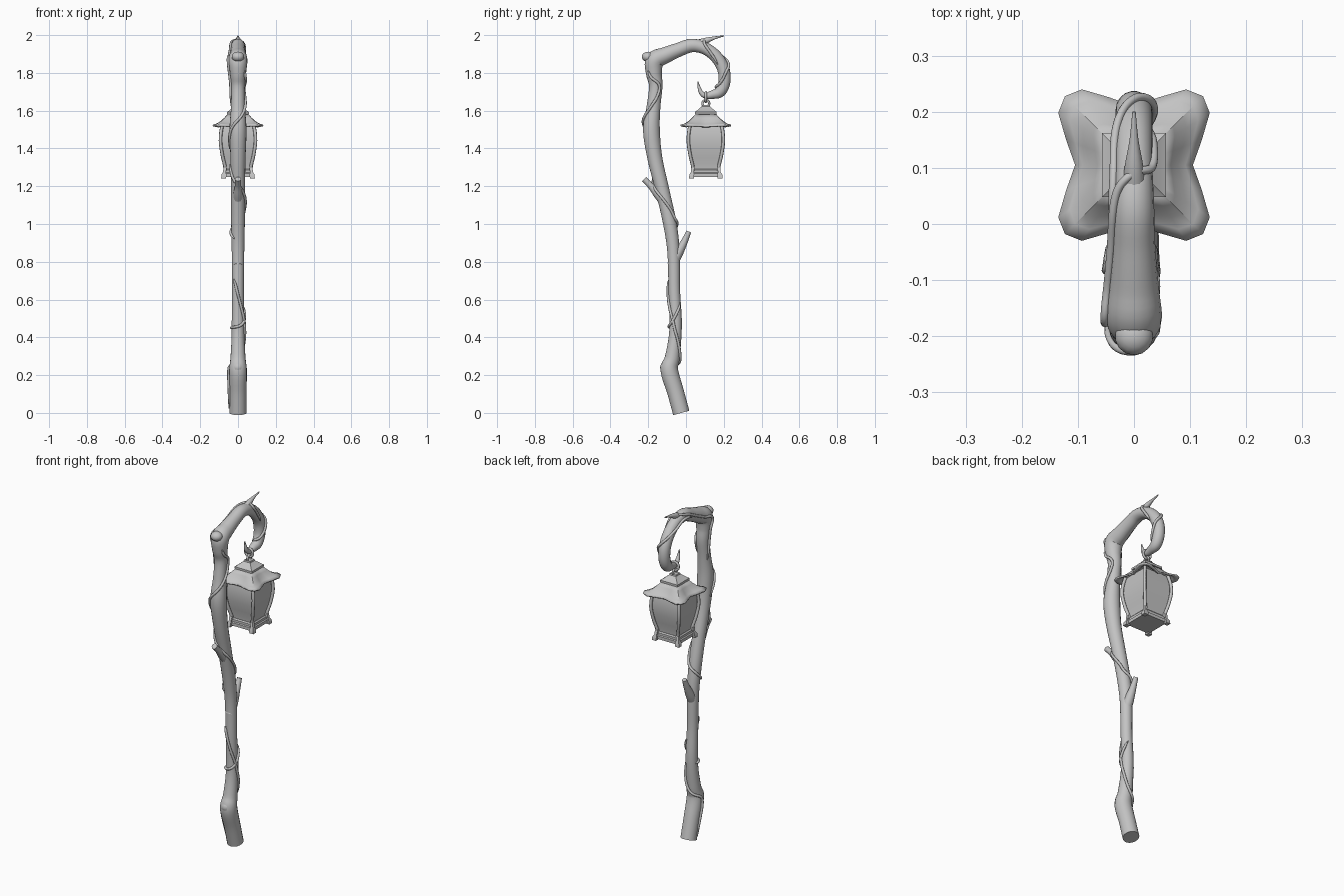
import bpy, bmesh, math
from mathutils import Vector

if "Cube" in bpy.data.objects:
    bpy.data.objects.remove(bpy.data.objects["Cube"])

grey = bpy.data.materials.new("plain grey")
grey.diffuse_color = (0.55, 0.55, 0.55, 1)
grey.use_nodes = True
grey.node_tree.nodes["Principled BSDF"].inputs["Base Color"].default_value = grey.diffuse_color


def finish(name, bm, angle=40):
    bmesh.ops.recalc_face_normals(bm, faces=bm.faces)
    me = bpy.data.meshes.new(name)
    bm.to_mesh(me)
    bm.free()
    ob = bpy.data.objects.new(name, me)
    bpy.context.collection.objects.link(ob)
    me.materials.append(grey)
    bpy.ops.object.select_all(action='DESELECT')
    ob.select_set(True)
    bpy.context.view_layer.objects.active = ob
    bpy.ops.object.shade_smooth_by_angle(angle=math.radians(angle))
    return ob


def spline(keys, s):
    """Catmull-Rom value of a list of tuples at index s."""
    n = len(keys) - 1
    i = min(max(int(s), 0), n - 1)
    t = s - i
    p = [keys[min(max(j, 0), n)] for j in (i - 1, i, i + 1, i + 2)]
    return [0.5 * (2 * b + (c - a) * t + (2 * a - 5 * b + 4 * c - d) * t * t
                   + (3 * b - a - 3 * c + d) * t ** 3) for a, b, c, d in zip(*p)]


def loft(bm, rings, close=True, caps=True):
    vs = [[bm.verts.new(p) for p in r] for r in rings]
    for a, b in zip(vs, vs[1:]):
        for i in range(len(a)):
            j = (i + 1) % len(a)
            bm.faces.new((a[i], a[j], b[j], b[i]))
    if caps:
        bm.faces.new(vs[0])
        bm.faces.new(vs[-1])


def tube(name, keys, steps=4, sides=12):
    """Tapered tube through (x, y, z, radius) keys."""
    n = (len(keys) - 1) * steps
    pts = [spline(keys, i / steps) for i in range(n + 1)]
    pos = [Vector(p[:3]) for p in pts]
    u, rings = Vector((1, 0.01, 0)), []
    for i, p in enumerate(pos):
        t = (pos[min(i + 1, n)] - pos[max(i - 1, 0)]).normalized()
        u = (u - t * u.dot(t)).normalized()
        v, r = t.cross(u), max(pts[i][3], 0.001)
        rings.append([p + r * (u * math.cos(a) + v * math.sin(a))
                      for a in (k * math.tau / sides for k in range(sides))])
    bm = bmesh.new()
    loft(bm, rings)
    return finish(name, bm, 50)


def ball(name, loc, r, sc=(1, 1, 1)):
    bm = bmesh.new()
    bmesh.ops.create_uvsphere(bm, u_segments=14, v_segments=10, radius=r)
    for v in bm.verts:
        v.co = Vector(loc) + Vector(a * b for a, b in zip(v.co, sc))
    finish(name, bm, 60)


# Crooked staff: (y, z, radius)
S = [(-.025, 0, .045), (-.055, .11, .045), (-.088, .225, .047), (-.073, .29, .04),
     (-.058, .4, .034), (-.055, .5, .033), (-.062, .65, .031), (-.066, .85, .033),
     (-.085, 1.0, .036), (-.125, 1.18, .037), (-.165, 1.35, .04), (-.183, 1.5, .045),
     (-.172, 1.62, .037), (-.16, 1.73, .036), (-.17, 1.8, .043), (-.165, 1.865, .05),
     (-.11, 1.893, .044), (-.04, 1.922, .038), (.03, 1.945, .036), (.1, 1.93, .033),
     (.16, 1.885, .033), (.198, 1.82, .033), (.203, 1.75, .032), (.18, 1.7, .03),
     (.14, 1.685, .023), (.1, 1.68, .015), (.075, 1.705, .011), (.063, 1.755, .002)]
staff = [(0.0, y, z, r) for y, z, r in S]
tube("staff", staff, 5, 18)

# Knots and broken branches
ball("lower_knot", (0, -.105, .24), .032)
ball("upper_knot", (0, -.2, 1.885), .034, (1, 1, .8))
tube("back_branch", [(0, -.075, .78, .026), (0, -.045, .84, .027), (0, -.012, .9, .019), (0, .015, .96, .013)])
tube("front_branch", [(0, -.11, 1.11, .026), (0, -.15, 1.16, .024), (0, -.185, 1.2, .017), (0, -.222, 1.238, .016)])
tube("top_twig", [(0, .05, 1.945, .022), (0, .1, 1.968, .017), (0, .15, 1.985, .008), (0, .2, 1.996, .003)])


# Vines winding round the staff: (staff index, angle), 0 = +x, 90 = back / inside of hook
def vine(name, wind):
    keys = []
    n = (len(wind) - 1) * 5
    for i in range(n + 1):
        s, a = spline(wind, i / 5)
        p, q = spline(staff, s), spline(staff, s + .02)
        t = (Vector(q[:3]) - Vector(p[:3])).normalized()
        X = Vector((1, 0, 0))
        a = math.radians(a)
        c = Vector(p[:3]) + (p[3] + .003) * (X * math.cos(a) + t.cross(X) * math.sin(a))
        keys.append((*c, .0075 * min(1, .35 + min(i, n - i) * .2)))
    tube(name, keys, 2, 8)


vine("vine_low", [(.3, 190), (1.5, 185), (2.5, 150), (3, 90), (3.5, 50), (4.3, 0), (5, -30), (6, -100), (6.3, -130)])
vine("vine_low_loop", [(4.5, -200), (4.55, -150), (4.6, -90), (4.8, -40), (5.2, 10), (5.6, 60)])
vine("vine_middle", [(7.5, 240), (7.7, 180), (7.9, 120), (8.1, 60), (8.4, 30), (8.8, -20), (9.1, -70), (9.4, -130), (9.8, -180)])
vine("vine_upper", [(10.3, -190), (11, -140), (11.5, -70), (12, -20), (12.5, 20), (13, 30), (13.6, -20), (14.2, -40)])
vine("vine_arch", [(12, 150), (13, 185), (14, 175), (15, 190), (16, 180), (17.5, 190), (18.3, 215), (18.7, 270), (18.9, 330), (19.6, 370), (20.5, 390)])
vine("vine_hook", [(17.6, 170), (18.5, 185), (19.5, 190), (20.3, 230), (20.8, 280), (21.2, 340), (21.8, 380), (22.5, 420), (23.2, 480)])

# Lantern, centred under the hook
CY = .105


def square(h, z):
    return [(sx * h, CY + sy * h, z) for sx, sy in ((1, 1), (-1, 1), (-1, -1), (1, -1))]


def stack(name, prof, angle=30):
    bm = bmesh.new()
    loft(bm, [square(h, z) for z, h in prof])
    return finish(name, bm, angle)


glass = [(1.28, .062), (1.31, .064), (1.35, .074), (1.4, .083), (1.44, .087), (1.48, .085), (1.51, .08), (1.535, .074)]
stack("lantern_glass", glass)
stack("lantern_base", [(1.25, .076), (1.268, .076), (1.272, .07), (1.285, .07), (1.292, .064)])
stack("roof_cap", [(1.578, .05), (1.582, .057), (1.594, .057), (1.598, .05), (1.622, .022), (1.63, .02)])

# Scalloped roof: four corner lobes, pulled in at mid sides
def roof_ring(k):
    """k = 0 at the cap, 1 at the eave."""
    side = [(.123, -.123), (.135, -.093), (.121, -.045), (.105, 0), (.121, .045), (.135, .093)]
    out = []
    for q in range(4):
        c, s = round(math.cos(q * math.pi / 2)), round(math.sin(q * math.pi / 2))
        for x, y in side:
            ix, iy = .052, .052 * y / .123
            px, py = ix + (x - ix) * k, iy + (y - iy) * k
            z = 1.585 - .058 * (1 - (1 - k) ** 1.7) - .008 * k * (1 - abs(y) / .123)
            out.append((px * c - py * s, CY + px * s + py * c, z))
    return out


bm = bmesh.new()
loft(bm, [roof_ring(k) for k in (0, .25, .5, .75, 1)], caps=False)
roof = finish("lantern_roof", bm, 25)
m = roof.modifiers.new("thickness", 'SOLIDIFY')
m.thickness = .009
m.offset = -1

# Corner ribs and feet
for i, (sx, sy) in enumerate(((1, 1), (-1, 1), (-1, -1), (1, -1))):
    tube(f"corner_rib_{i}", [(sx * (h + .006), CY + sy * (h + .006), z, .009) for z, h in glass], 2, 8)
    bm = bmesh.new()
    rings = []
    for z, c, w in ((1.242, .076, .013), (1.262, .074, .013), (1.275, .072, .007), (1.3, .068, .009), (1.31, .066, .003)):
        rings.append([(sx * c + a * w, CY + sy * c + b * w, z)
                      for a, b in ((1, 1), (-1, 1), (-1, -1), (1, -1))])
    loft(bm, rings)
    finish(f"corner_foot_{i}", bm)


# Hanging rings
def ring(name, z, R, r, plane):
    bm = bmesh.new()
    rings = []
    for i in range(25):
        a = i * math.tau / 24
        d = Vector((math.cos(a), 0, math.sin(a))) if plane == 'x' else Vector((0, math.cos(a), math.sin(a)))
        side = Vector((0, 1, 0)) if plane == 'x' else Vector((1, 0, 0))
        rings.append([Vector((0, CY, z)) + d * (R + r * math.cos(b)) + side * r * math.sin(b)
                      for b in (k * math.tau / 8 for k in range(8))])
    loft(bm, rings, caps=False)
    bmesh.ops.remove_doubles(bm, verts=bm.verts, dist=1e-5)
    finish(name, bm, 60)


ring("hanging_ring", 1.672, .025, .007, 'x')
ring("cap_ring", 1.638, .018, .006, 'y')
